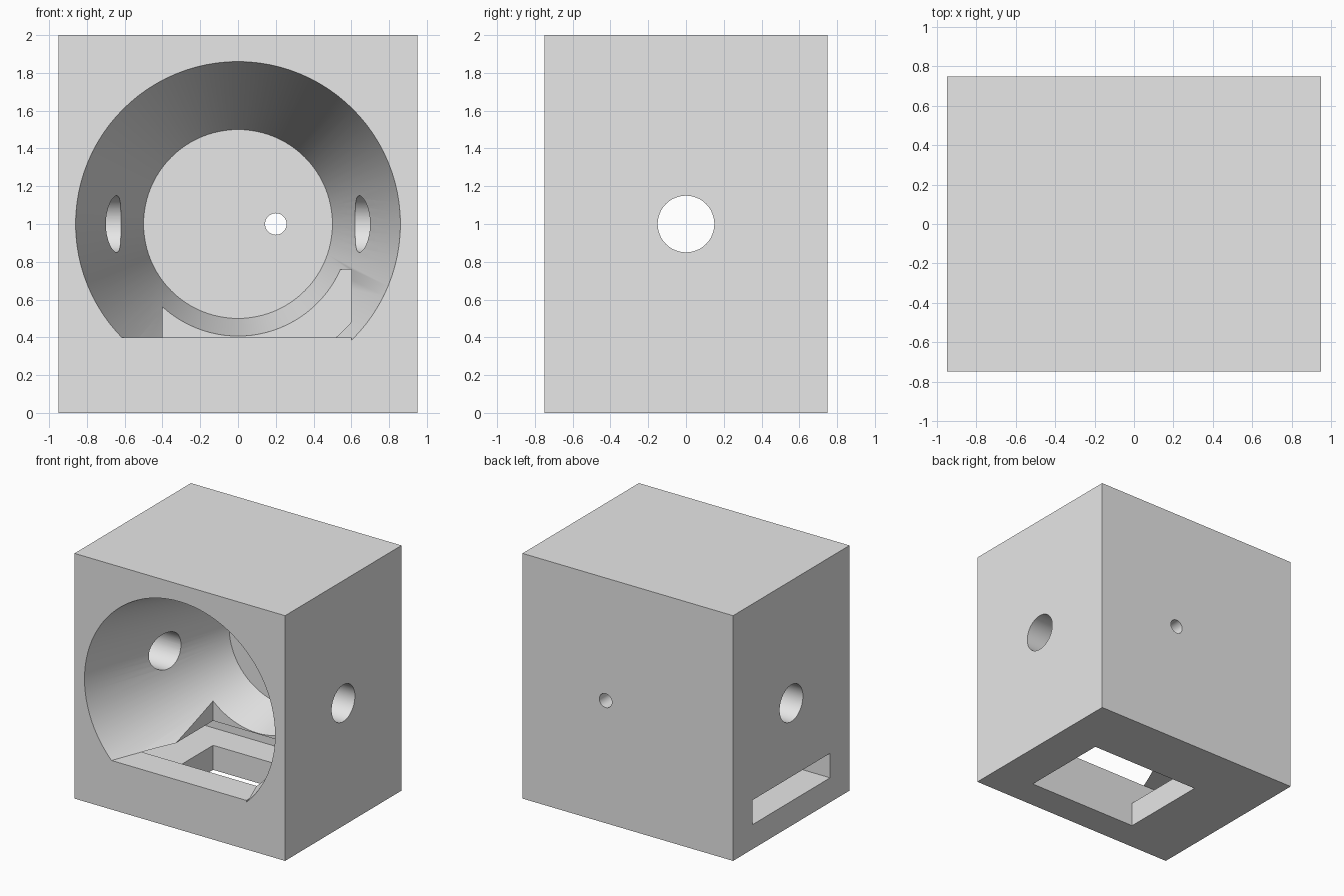
import bpy
import math
from mathutils import Vector

scene_cube = bpy.data.objects.get("Cube")
if scene_cube:
    bpy.data.objects.remove(scene_cube, do_unlink=True)


def block(name, low, high):
    """Box between two opposite corners."""
    low, high = Vector(low), Vector(high)
    bpy.ops.mesh.primitive_cube_add(size=1, location=(low + high) / 2)
    obj = bpy.context.object
    obj.name = name
    obj.scale = high - low
    bpy.ops.object.transform_apply(location=True, rotation=True, scale=True)
    return obj


def tapered_bore(name, center, front_radius, back_radius, length, axis, sides=96):
    """Round cutter along x or y; the first radius is at the low end."""
    turn = {"y": (-math.pi / 2, 0, 0), "x": (0, math.pi / 2, 0)}[axis]
    bpy.ops.mesh.primitive_cone_add(vertices=sides, radius1=front_radius,
                                    radius2=back_radius, depth=length,
                                    location=center, rotation=turn)
    obj = bpy.context.object
    obj.name = name
    bpy.ops.object.transform_apply(location=True, rotation=True, scale=True)
    return obj


def subtract(target, cutter):
    """Cut one solid from another, then drop the cutter."""
    cutter.hide_render = True
    mod = target.modifiers.new("cut", "BOOLEAN")
    mod.operation = "DIFFERENCE"
    mod.solver = "EXACT"
    mod.object = cutter
    bpy.context.view_layer.objects.active = target
    bpy.ops.object.modifier_apply(modifier=mod.name)
    bpy.data.objects.remove(cutter, do_unlink=True)


# Solid outer body
WIDTH, DEPTH, HEIGHT = 1.9, 1.5, 2.0
body = block("housing", (-WIDTH / 2, -DEPTH / 2, 0), (WIDTH / 2, DEPTH / 2, HEIGHT))

# Conical cavity, narrowing to the back, with a flat sill at the bottom
SLOPE, EXTRA = 0.36 / 1.35, 0.1
front, back = -DEPTH / 2 - EXTRA, 0.6
cavity = tapered_bore("cavity", (0, (front + back) / 2, 1),
                      0.86 + SLOPE * EXTRA, 0.5, back - front, "y")
subtract(cavity, block("sill", (-1.2, -1, -0.2), (0.6, 1, 0.4)))
subtract(body, cavity)

# Tray slot from the side, and the shaft that drops through the floor
subtract(body, block("slot", (-1.2, -0.5, 0.2), (0.6, 0.5, 0.4)))
subtract(body, block("shaft", (-0.4, -0.5, -0.2), (0.6, 0.25, 0.76)))

# Round holes through both sides and the back wall
subtract(body, tapered_bore("side_holes", (0, 0, 1), 0.15, 0.15, 2.4, "x", 64))
subtract(body, tapered_bore("back_hole", (0.2, 0.7, 1), 0.057, 0.057, 0.4, "y", 48))

# Plain grey finish
COLOUR = (0.8, 0.8, 0.8, 1)
grey = bpy.data.materials.new("light_grey")
grey.use_nodes = True
grey.diffuse_color = COLOUR
grey.node_tree.nodes["Principled BSDF"].inputs["Base Color"].default_value = COLOUR
body.data.materials.clear()
body.data.materials.append(grey)

# Smooth round walls, crisp edges
bpy.ops.object.select_all(action="DESELECT")
body.select_set(True)
bpy.context.view_layer.objects.active = body
bpy.ops.object.shade_smooth_by_angle(angle=math.radians(30))
